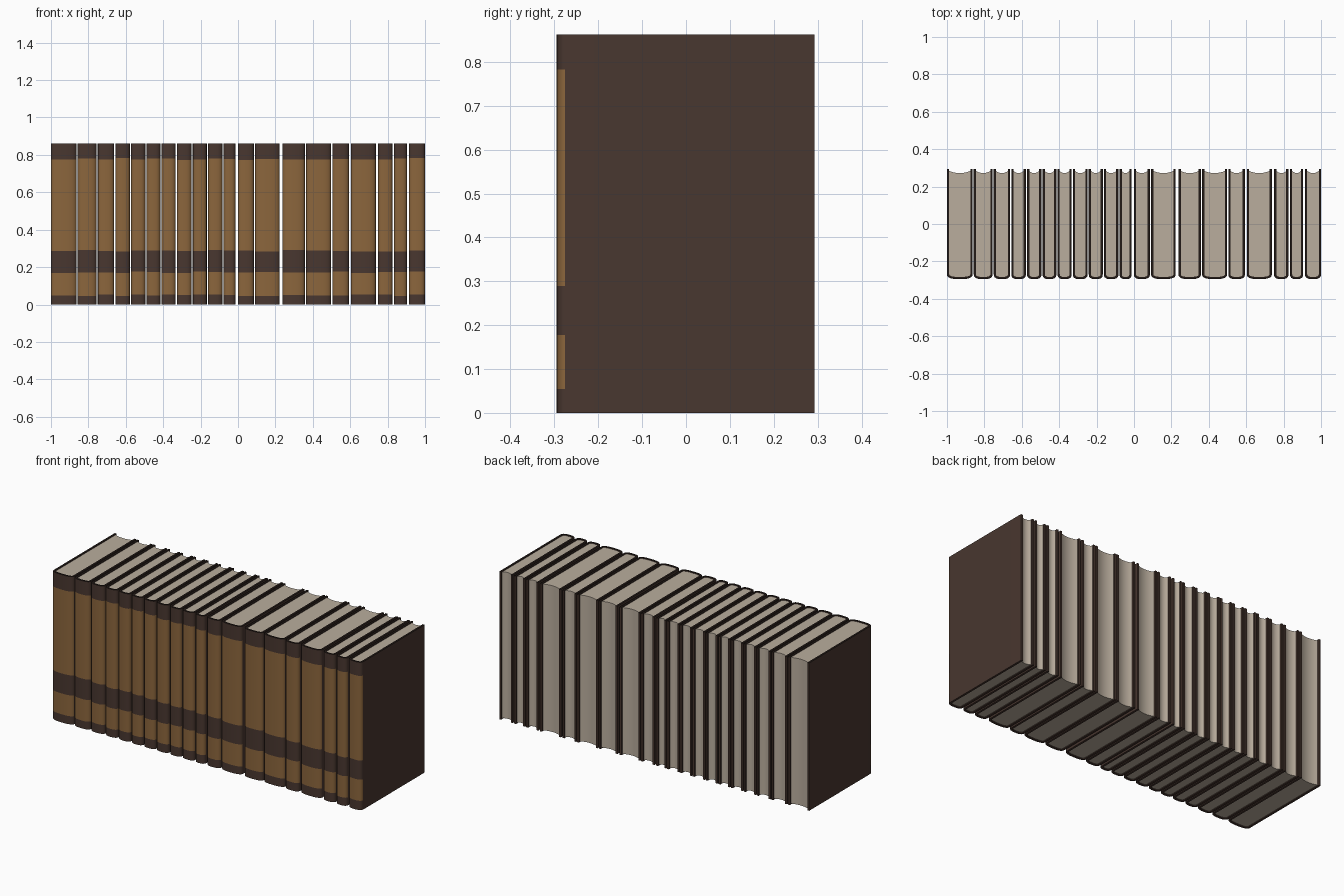
import bpy, bmesh, math, random

random.seed(4)
if "Cube" in bpy.data.objects:
    bpy.data.objects.remove(bpy.data.objects["Cube"])

HEIGHT, BACK, HINGE, SPINE = 0.862, 0.293, -0.268, -0.295
BOARD = 0.012


def material(name, rgb):
    m = bpy.data.materials.new(name)
    m.use_nodes = True
    m.diffuse_color = (*rgb, 1)
    m.node_tree.nodes["Principled BSDF"].inputs["Base Color"].default_value = (*rgb, 1)
    return m


leather = material("dark_brown_leather", (0.066, 0.038, 0.029))
tan = material("tan_spine", (0.262, 0.133, 0.046))
rim = material("near_black_rim", (0.016, 0.010, 0.008))
paper = material("paper", (0.49, 0.42, 0.34))


def finish(name, bm, mats, x):
    bmesh.ops.recalc_face_normals(bm, faces=bm.faces)
    mesh = bpy.data.meshes.new(name)
    bm.to_mesh(mesh)
    bm.free()
    for m in mats:
        mesh.materials.append(m)
    ob = bpy.data.objects.new(name, mesh)
    ob.location.x = x
    bpy.context.collection.objects.link(ob)
    return ob


def spine_arc(half, base, depth, steps=16):
    """Rounded spine section, running from -x to +x."""
    pts = []
    for i in range(steps + 1):
        a = math.pi * i / steps
        c, s = math.cos(a), math.sin(a)
        pts.append((-half * math.copysign(abs(c) ** 0.75, c), base - depth * s ** 0.75))
    return pts


def add_cover(name, x, half):
    """U-shaped cover with two boards, a rounded spine and painted bands."""
    depth = HINGE - SPINE
    outer = [(-half, BACK)] + spine_arc(half, HINGE, depth) + [(half, BACK)]
    h = half - BOARD
    inner = [(-h, BACK)] + spine_arc(h, HINGE, depth - BOARD) + [(h, BACK)]
    loop = outer + inner[::-1]
    n, k = len(loop), len(outer)
    bands = [z + random.uniform(-0.005, 0.005) for z in (0.05, 0.173, 0.287, 0.778)]
    levels = [0] + bands + [HEIGHT]
    bm = bmesh.new()
    rings = [[bm.verts.new((px, py, z)) for px, py in loop] for z in levels]
    for level in range(len(levels) - 1):
        lo, hi = rings[level], rings[level + 1]
        for i in range(n):
            j = (i + 1) % n
            f = bm.faces.new((lo[i], lo[j], hi[j], hi[i]))
            on_spine = i < k - 1 and f.calc_center_median().y < -0.277
            f.material_index = 1 if on_spine and level in (1, 3) else 0
    for ring, mat in ((rings[0], 0), (rings[-1], 2)):
        for i in range(k - 1):
            f = bm.faces.new((ring[i], ring[i + 1], ring[n - 2 - i], ring[n - 1 - i]))
            f.material_index = mat
    return finish(name, bm, (leather, tan, rim), x)


def add_pages(name, x, half):
    """Page block with a rounded front and a hollow fore edge."""
    h = half - BOARD + 0.001
    outline = spine_arc(h, HINGE, HINGE - SPINE - BOARD + 0.001)
    for i in range(9):
        t = 1 - i / 4
        outline.append((h * t, 0.284 - 0.012 * (1 - t * t)))
    bm = bmesh.new()
    face = bm.faces.new([bm.verts.new((px, py, 0.005)) for px, py in outline])
    top = bmesh.ops.extrude_face_region(bm, geom=[face], use_keep_orig=True)
    verts = [g for g in top["geom"] if isinstance(g, bmesh.types.BMVert)]
    bmesh.ops.translate(bm, verts=verts, vec=(0, 0, HEIGHT - 0.009))
    return finish(name, bm, (paper,), x)


# Left edge of each book, and the gap that follows it
starts = [-1, -.857, -.75, -.656, -.572, -.489, -.409, -.327, -.242, -.161,
          -.077, -.001, .091, .238, .364, .504, .603, .749, .834, .914, 1.0]
wide_gaps = {10: 0.012, 12: 0.015, 15: 0.01, 16: 0.012, 17: 0.008, 18: 0.01, 19: 0}
books = []
for i in range(len(starts) - 1):
    left = starts[i]
    right = starts[i + 1] - wide_gaps.get(i, 0.006)
    mid, half = (left + right) / 2, (right - left) / 2
    books.append(add_cover(f"book_cover_{i + 1}", mid, half))
    books.append(add_pages(f"book_pages_{i + 1}", mid, half))

# Smooth the curved spines and keep the board edges sharp
bpy.ops.object.select_all(action="DESELECT")
for ob in books:
    ob.select_set(True)
bpy.context.view_layer.objects.active = books[0]
bpy.ops.object.shade_smooth_by_angle(angle=math.radians(40))
